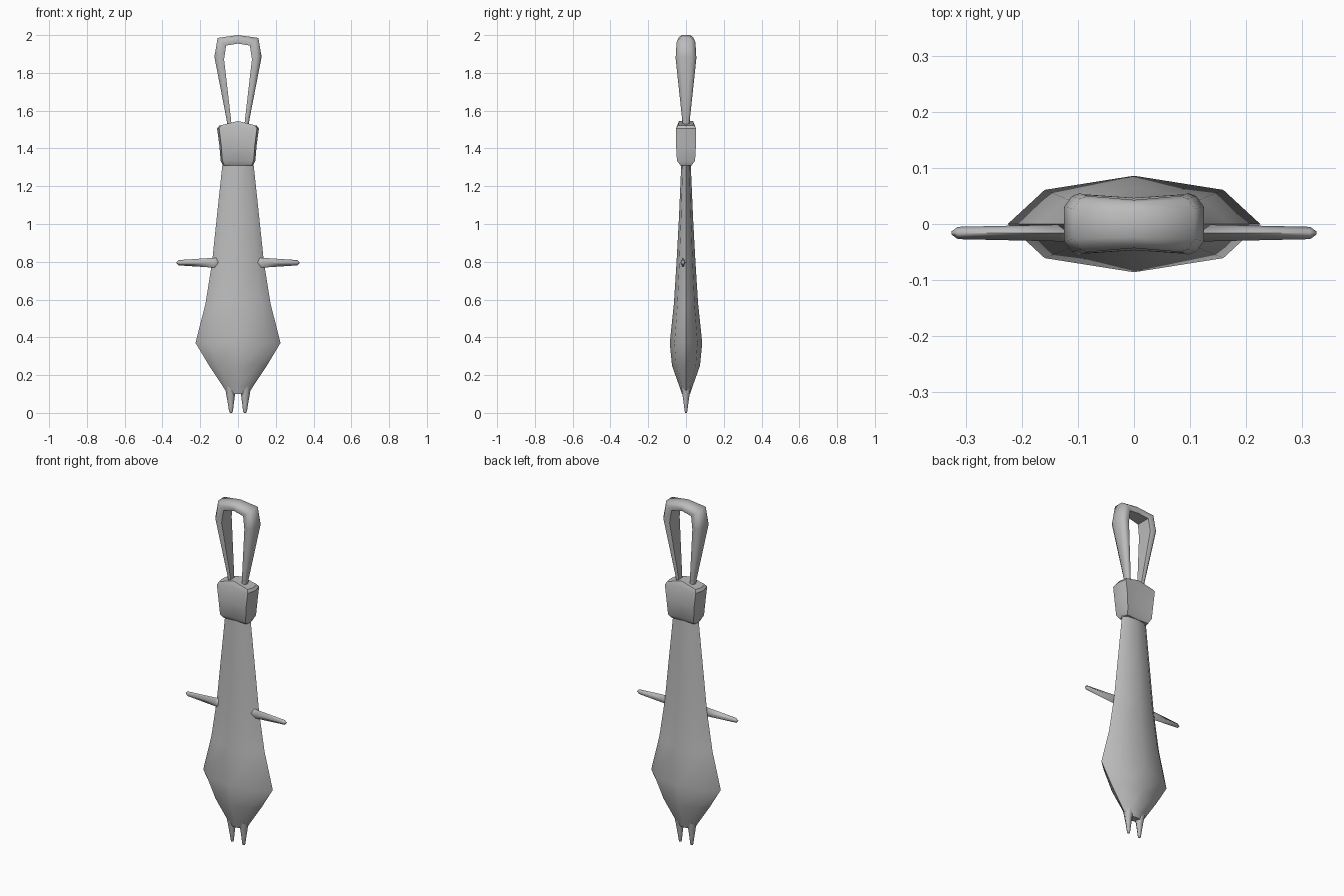
import bpy, bmesh, math
from mathutils import Vector

cube = bpy.data.objects.get("Cube")
if cube:
    bpy.data.objects.remove(cube, do_unlink=True)

grey = bpy.data.materials.new("plain_grey")
grey.use_nodes = True
colour = (0.5, 0.5, 0.5, 1)
grey.diffuse_color = colour
grey.node_tree.nodes["Principled BSDF"].inputs["Base Color"].default_value = colour


def skin(name, rings, angle=60):
    """Bridge equal rings of points and cap both ends."""
    bm = bmesh.new()
    loops = [[bm.verts.new(p) for p in ring] for ring in rings]
    n = len(loops[0])
    for a, b in zip(loops, loops[1:]):
        for i in range(n):
            j = (i + 1) % n
            bm.faces.new((a[i], a[j], b[j], b[i]))
    bm.faces.new(loops[0][::-1])
    bm.faces.new(loops[-1])
    bmesh.ops.recalc_face_normals(bm, faces=bm.faces)
    mesh = bpy.data.meshes.new(name)
    bm.to_mesh(mesh)
    bm.free()
    mesh.materials.append(grey)
    obj = bpy.data.objects.new(name, mesh)
    bpy.context.collection.objects.link(obj)
    bpy.ops.object.select_all(action="DESELECT")
    obj.select_set(True)
    bpy.context.view_layer.objects.active = obj
    bpy.ops.object.shade_smooth_by_angle(angle=math.radians(angle))
    return obj


def oval(sides, a, b):
    return [(a * math.cos(math.tau * i / sides), b * math.sin(math.tau * i / sides))
            for i in range(sides)]


# Tie-shaped body: height, half width, half depth
body = [(0.10, 0.055, 0.022), (0.14, 0.08, 0.035), (0.25, 0.153, 0.074),
        (0.37, 0.225, 0.086), (0.58, 0.172, 0.064), (0.80, 0.137, 0.05),
        (1.02, 0.114, 0.038), (1.34, 0.08, 0.024)]
skin("body", [[(x, y, z) for x, y in oval(8, w, d)] for z, w, d in body])

# Knot: boxy section with the front and back slightly hollow and the top arched
knot = [(1.31, 0.08, 0.03, 0), (1.335, 0.092, 0.048, 0), (1.42, 0.099, 0.053, 0),
        (1.505, 0.111, 0.053, 0.01), (1.52, 0.1, 0.042, 0.025)]
section = [(1, 0), (0.9, 1), (0, 0.88), (-0.9, 1), (-1, 0), (-0.9, -1), (0, -0.88), (0.9, -1)]
skin("knot", [[(u * w, v * d, z + arch * (1 - abs(u))) for u, v in section]
              for z, w, d, arch in knot], 40)

# Hanging loop: outer (x, z), inner (x, z), half depth, mirrored over x
half = [((0.055, 1.50), (0.03, 1.50), 0.018), ((0.06, 1.55), (0.034, 1.55), 0.02),
        ((0.125, 1.885), (0.068, 1.87), 0.055), ((0.108, 1.985), (0.058, 1.94), 0.05)]
top = [((0, 2.0), (0, 1.95), 0.043)]
left = [((-o[0], o[1]), (-i[0], i[1]), d) for o, i, d in reversed(half)]
profile = [(1, 0.55), (0.75, 0.9), (0.5, 1), (0.1, 0.85)]
profile += [(t, -s) for t, s in reversed(profile)]
rings = []
for outer, inner, depth in half + top + left:
    o, i = Vector((outer[0], 0, outer[1])), Vector((inner[0], 0, inner[1]))
    rings.append([i.lerp(o, t) + Vector((0, s * depth, 0)) for t, s in profile])
skin("neck_loop", rings)

# Arms and legs
arm = [(0.10, 0.014, 0.027), (0.13, 0.015, 0.026), (0.314, 0.011, 0.014), (0.325, 0.003, 0.003)]
leg = [(0.14, 0.03, 0.03), (0.11, 0.025, 0.024), (0.05, 0.016, 0.014),
       (0.008, 0.01, 0.008), (0, 0.006, 0.005)]
for side, label in ((1, "left"), (-1, "right")):
    skin(label + "_arm", [[(side * x, -0.016 + y, 0.795 + z) for y, z in oval(4, a, b)]
                          for x, a, b in arm], 95)
    skin(label + "_leg", [[(side * (0.037 + z * 0.02) + x, y, z) for x, y in oval(6, a, b)]
                          for z, a, b in leg], 70)
